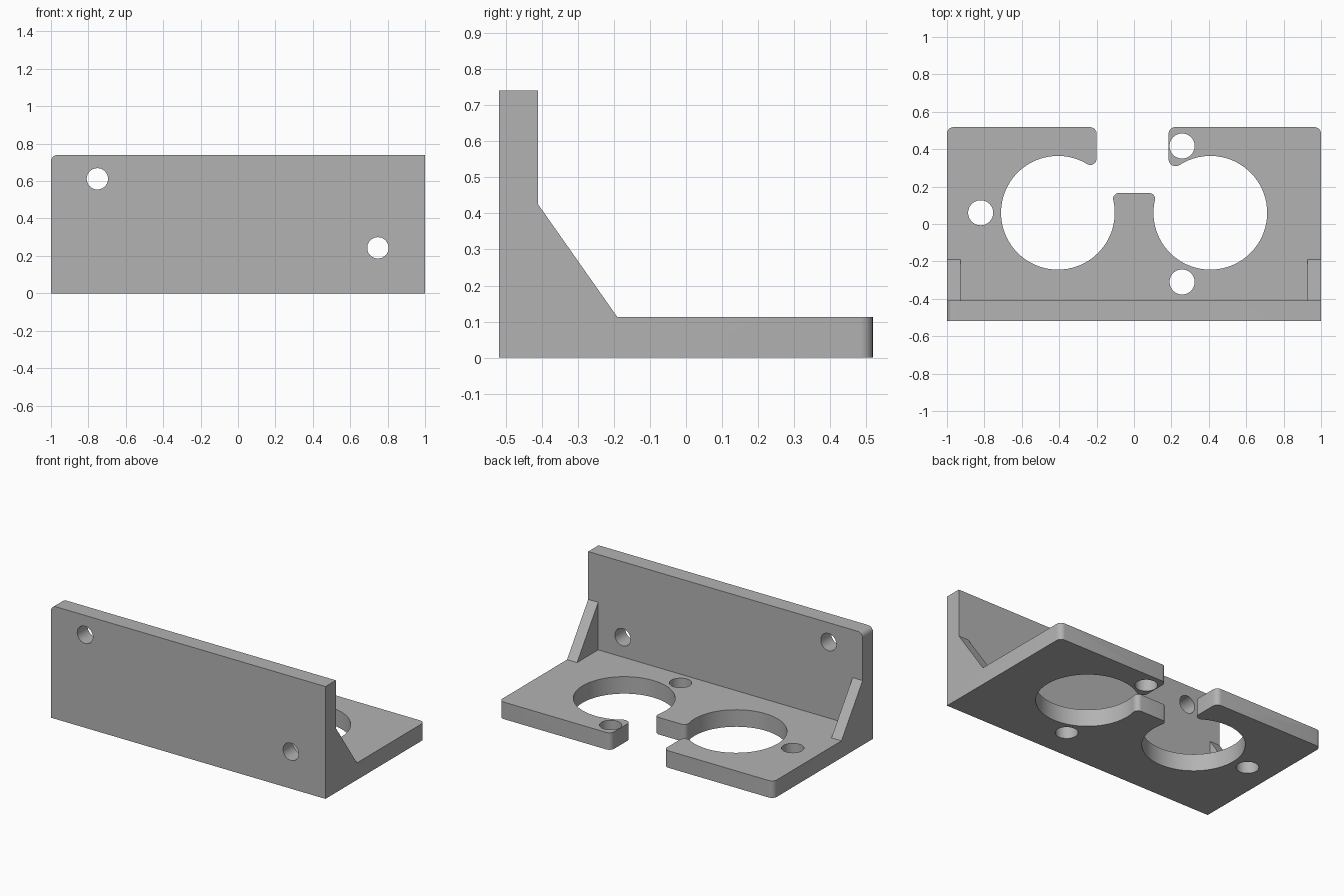
import bpy, bmesh
from math import sin, cos, pi, radians, acos
from mathutils import Vector

if "Cube" in bpy.data.objects:
    bpy.data.objects.remove(bpy.data.objects["Cube"])

BACK, WALL_BACK = 0.518, -0.41
HEIGHT, PLATE = 0.74, 0.112
BORE = 0.304
ROUND = 0.035

grey = bpy.data.materials.new("plain grey")
grey.use_nodes = True
colour = (0.45, 0.45, 0.45, 1)
grey.diffuse_color = colour
grey.node_tree.nodes["Principled BSDF"].inputs["Base Color"].default_value = colour


def prism(name, points, axis, low, high):
    """Extrude a 2D outline along the x, y or z axis."""
    place = {"x": lambda p, d: (d, p[0], p[1]),
             "y": lambda p, d: (p[0], d, p[1]),
             "z": lambda p, d: (p[0], p[1], d)}[axis]
    bm = bmesh.new()
    face = bm.faces.new([bm.verts.new(place(p, low)) for p in points])
    extruded = bmesh.ops.extrude_face_region(bm, geom=[face])["geom"]
    shift = Vector(place((0, 0), high - low))
    bmesh.ops.translate(bm, vec=shift,
                        verts=[v for v in extruded if isinstance(v, bmesh.types.BMVert)])
    bmesh.ops.recalc_face_normals(bm, faces=bm.faces)
    mesh = bpy.data.meshes.new(name)
    bm.to_mesh(mesh)
    bm.free()
    mesh.materials.append(grey)
    obj = bpy.data.objects.new(name, mesh)
    bpy.context.collection.objects.link(obj)
    return obj


def arc(centre, radius, start, end, steps):
    angles = [radians(start + (end - start) * i / steps) for i in range(steps + 1)]
    return [Vector((centre[0] + radius * cos(a), centre[1] + radius * sin(a))) for a in angles]


def blend(a, corner, b, steps=8):
    """Circular fillet from a to b, tangent to both lines through the corner."""
    u, v = (a - corner).normalized(), (b - corner).normalized()
    weight = sin(acos(u.dot(v)) / 2)
    points = []
    for i in range(steps + 1):
        t = i / steps
        k = ((1 - t) ** 2, 2 * weight * t * (1 - t), t * t)
        points.append((a * k[0] + corner * k[1] + b * k[2]) / sum(k))
    return points


def bore_corner(centre, angle, axis, value, direction):
    """Fillet from a straight edge onto a bore."""
    a = radians(angle)
    b = Vector(centre) + BORE * Vector((cos(a), sin(a)))
    tangent = Vector((-sin(a), cos(a)))
    k = (value - b[axis]) / tangent[axis]
    corner = b + k * tangent
    return blend(corner + abs(k) * Vector(direction), corner, b)


def combine(target, tool, operation):
    mod = target.modifiers.new("cut", "BOOLEAN")
    mod.operation = operation
    mod.solver = "EXACT"
    mod.object = tool
    bpy.context.view_layer.objects.active = target
    bpy.ops.object.modifier_apply(modifier=mod.name)
    bpy.data.objects.remove(tool)


# Side profile with the sloping gussets
bracket = prism("mounting_bracket", [
    (-BACK, 0), (0.6, 0), (0.6, PLATE), (-0.19, PLATE),
    (WALL_BACK, 0.425), (WALL_BACK, HEIGHT), (-BACK, HEIGHT)], "x", -1.1, 1.1)

# Hollow between the two gussets
hollow = prism("hollow_cutter", [
    (WALL_BACK, PLATE), (0.7, PLATE), (0.7, 1), (WALL_BACK, 1)], "x", -0.927, 0.927)
combine(bracket, hollow, "DIFFERENCE")

# Plate outline: open slot running into both large bores, with a rounded tongue
left_bore, right_bore = (0.408, 0.06), (-0.407, 0.06)
slot_left, slot_right, tongue_top = 0.185, -0.2, 0.165


def plate_corner(x, start):
    inward = 1 if start in (90, 180) and x in (-1, slot_left) else -1
    return arc((x + inward * ROUND, BACK - ROUND), ROUND, start, start + 90, 6)


outline = [(-1, -0.7), (1, -0.7)]
outline += plate_corner(1, 0)
outline += plate_corner(slot_left, 90)
outline += bore_corner(left_bore, 123, 0, slot_left, (0, 1))
outline += arc(left_bore, BORE, 123, -193, 64)[1:-1]
outline += bore_corner(left_bore, 167, 1, tongue_top, (-1, 0))[::-1]
outline += bore_corner(right_bore, 13, 1, tongue_top, (1, 0))
outline += arc(right_bore, BORE, 13, -301, 64)[1:-1]
outline += bore_corner(right_bore, 59, 0, slot_right, (0, 1))[::-1]
outline += plate_corner(slot_right, 0)
outline += plate_corner(-1, 90)
combine(bracket, prism("plate_cutter", outline, "z", -0.2, 1), "INTERSECT")

# Wall outline with one rounded upper corner
wall = [(-1, -0.2), (1.2, -0.2), (1.2, HEIGHT)]
wall += arc((-1 + ROUND, HEIGHT - ROUND), ROUND, 90, 180, 6)
combine(bracket, prism("wall_cutter", wall, "y", -0.8, 0.8), "INTERSECT")

# Screw holes in the wall and the plate
for spot in ((-0.752, 0.612), (0.748, 0.243)):
    hole = prism("wall_hole_cutter", arc(spot, 0.057, 0, 360, 40)[:-1], "y", -0.7, -0.3)
    combine(bracket, hole, "DIFFERENCE")
for spot in ((-0.82, 0.06), (0.257, 0.417), (0.257, -0.31)):
    hole = prism("plate_hole_cutter", arc(spot, 0.067, 0, 360, 40)[:-1], "z", -0.1, 0.3)
    combine(bracket, hole, "DIFFERENCE")

bpy.ops.object.select_all(action="DESELECT")
bracket.select_set(True)
bpy.context.view_layer.objects.active = bracket
bpy.ops.object.shade_smooth_by_angle(angle=radians(30))
